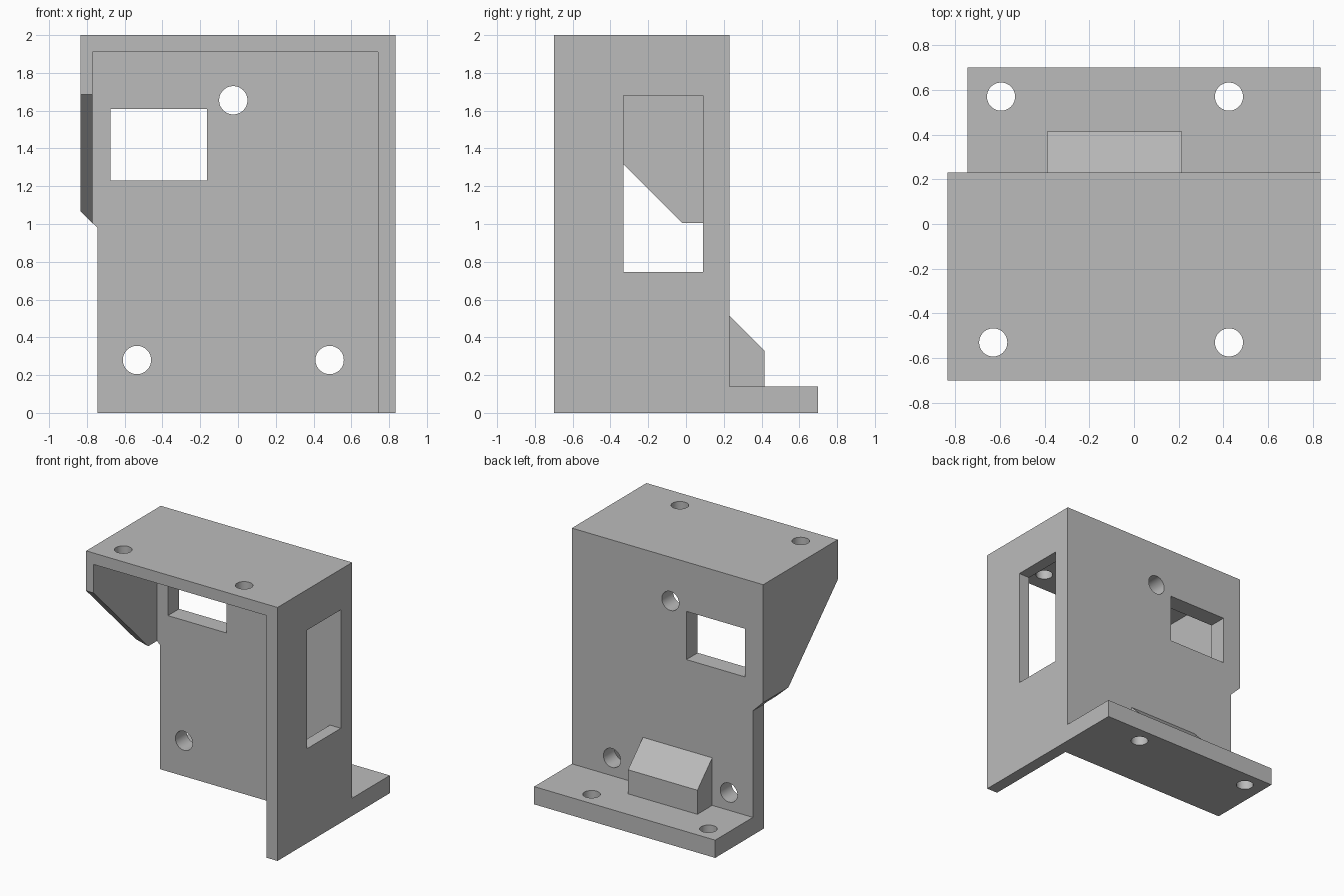
import bpy, bmesh, math
from mathutils import Vector

default = bpy.data.objects.get("Cube")
if default:
    bpy.data.objects.remove(default, do_unlink=True)

grey = bpy.data.materials.new("plain grey")
grey.use_nodes = True
colour = (0.5, 0.5, 0.5, 1)
grey.diffuse_color = colour
grey.node_tree.nodes["Principled BSDF"].inputs["Base Color"].default_value = colour


def prism(name, profile, axis, start, end):
    """Extrude a profile along x (points are y, z), y (x, z) or z (x, y)."""
    def place(a, b, t):
        return {"x": (t, a, b), "y": (a, t, b), "z": (a, b, t)}[axis]
    bm = bmesh.new()
    face = bm.faces.new([bm.verts.new(place(a, b, start)) for a, b in profile])
    grown = bmesh.ops.extrude_face_region(bm, geom=[face])["geom"]
    shift = Vector(place(0, 0, end - start))
    bmesh.ops.translate(bm, vec=shift,
                        verts=[v for v in grown if isinstance(v, bmesh.types.BMVert)])
    bmesh.ops.recalc_face_normals(bm, faces=bm.faces)
    mesh = bpy.data.meshes.new(name)
    bm.to_mesh(mesh)
    bm.free()
    mesh.materials.append(grey)
    obj = bpy.data.objects.new(name, mesh)
    bpy.context.collection.objects.link(obj)
    return obj


def rect(a0, a1, b0, b1):
    return [(a0, b0), (a1, b0), (a1, b1), (a0, b1)]


def circle(a, b, radius, sides=48):
    turns = [math.tau * i / sides for i in range(sides)]
    return [(a + radius * math.cos(t), b + radius * math.sin(t)) for t in turns]


def combine(target, tool, operation):
    mod = target.modifiers.new(tool.name, "BOOLEAN")
    mod.operation, mod.solver, mod.object = operation, "EXACT", tool
    bpy.context.view_layer.objects.active = target
    bpy.ops.object.modifier_apply(modifier=mod.name)
    bpy.data.objects.remove(tool, do_unlink=True)


# Overall limits and the inner face of the back wall
LEFT, RIGHT, FOOT_RIGHT = 0.835, -0.835, -0.745
FRONT, BACK, INNER, FOOT_BACK = -0.7, 0.23, 0.09, 0.7
TOP, CEILING, FOOT_TOP, GUSSET_LOW = 2.0, 1.91, 0.14, 0.98

# Back wall with the foot flange
bracket = prism("mounting_bracket", [
    (INNER, 0), (FOOT_BACK, 0), (FOOT_BACK, FOOT_TOP), (BACK, FOOT_TOP),
    (BACK, TOP), (INNER, TOP)], "x", FOOT_RIGHT, LEFT)

# Top plate with the wider upper back, side wall, gusset and sloped stop block
parts = [
    prism("top_plate", [(INNER, GUSSET_LOW), (BACK, GUSSET_LOW), (BACK, TOP),
                        (FRONT, TOP), (FRONT, CEILING), (INNER, CEILING)],
          "x", RIGHT, LEFT),
    prism("side_wall", rect(FRONT, BACK, 0, TOP), "x", 0.74, LEFT),
    prism("gusset", [(FRONT, TOP), (FRONT, 1.685), (0.005, GUSSET_LOW),
                     (BACK, GUSSET_LOW), (BACK, TOP)], "x", RIGHT, -0.77),
    prism("stop_block", [(0.16, 0.07), (0.415, 0.07), (0.415, 0.33),
                         (BACK, 0.515), (0.16, 0.515)], "x", -0.39, 0.215),
]
for part in parts:
    combine(bracket, part, "UNION")

# Chamfer under the gusset, and the two windows
cutters = [
    prism("chamfer_cutter", [(FOOT_RIGHT, GUSSET_LOW), (-0.9, 1.135),
                             (-0.9, 0.9), (FOOT_RIGHT, 0.9)], "y", -0.9, 0.4),
    prism("back_window", rect(-0.675, -0.165, 1.23, 1.61), "y", 0, 0.4),
    prism("side_window", rect(-0.33, INNER, 0.745, 1.68), "x", 0.6, 1),
]
# Screw holes through the back wall, the top plate and the foot
for x, z in [(-0.025, 1.655), (-0.535, 0.28), (0.485, 0.28)]:
    cutters.append(prism("wall_hole", circle(x, z, 0.075), "y", 0, 0.4))
for x, y, low, high in [(-0.63, -0.53, 1.8, 2.1), (0.425, -0.53, 1.8, 2.1),
                        (-0.595, 0.57, -0.1, 0.3), (0.425, 0.57, -0.1, 0.3)]:
    cutters.append(prism("plate_hole", circle(x, y, 0.063), "z", low, high))
for cutter in cutters:
    cutter.hide_render = True
    combine(bracket, cutter, "DIFFERENCE")

# Round hole walls, sharp edges elsewhere
bpy.ops.object.select_all(action="DESELECT")
bracket.select_set(True)
bpy.context.view_layer.objects.active = bracket
bpy.ops.object.shade_smooth_by_angle(angle=math.radians(30))
